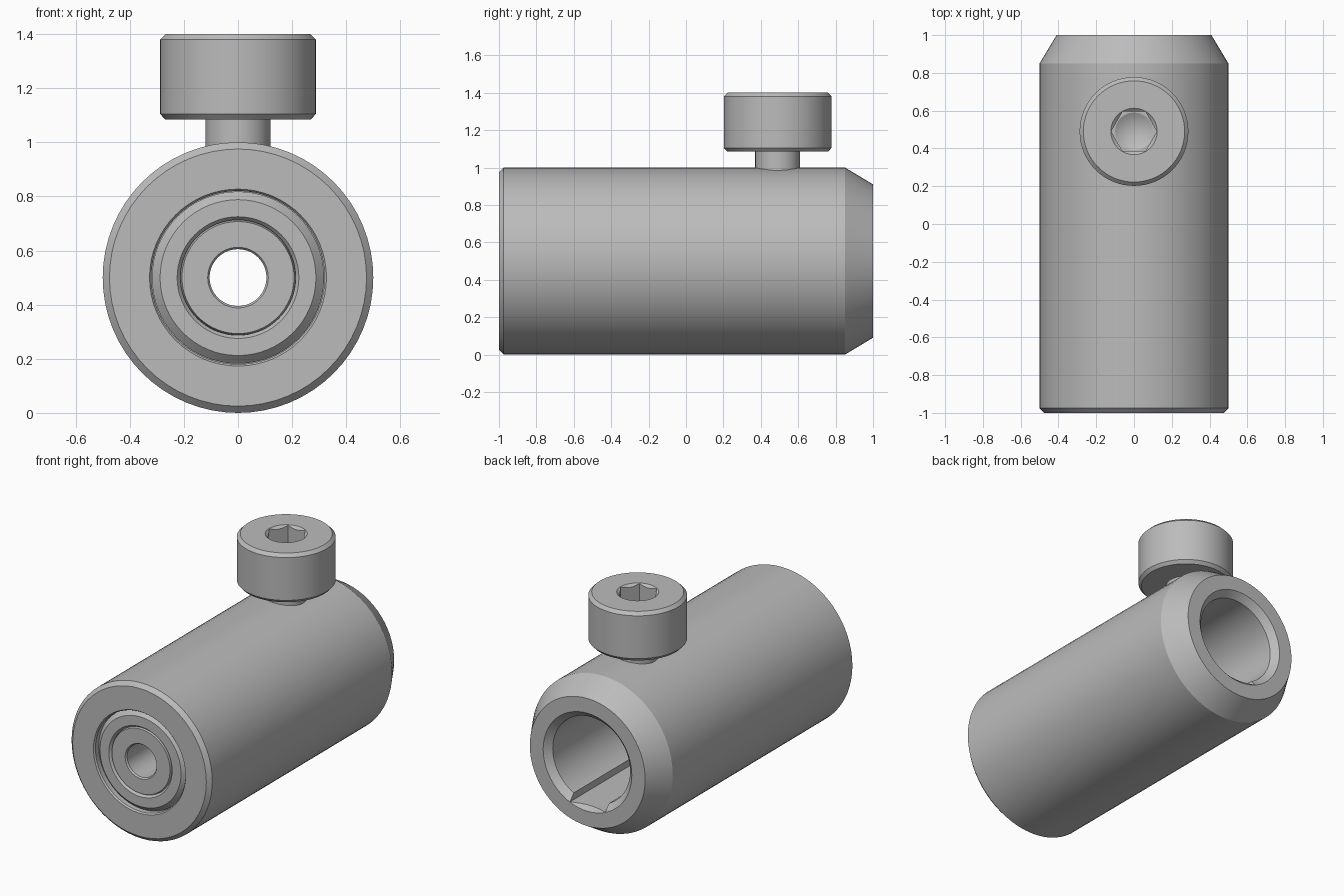
import bpy, bmesh, math
from mathutils import Matrix, Vector

if "Cube" in bpy.data.objects:
    bpy.data.objects.remove(bpy.data.objects["Cube"], do_unlink=True)

GREY = (0.5, 0.5, 0.5, 1.0)
metal = bpy.data.materials.new("grey_metal")
metal.use_nodes = True
metal.diffuse_color = GREY
metal.node_tree.nodes["Principled BSDF"].inputs["Base Color"].default_value = GREY

ALONG_Y = Matrix.Translation((0, 0, 0.5)) @ Matrix.Rotation(-math.pi / 2, 4, "X")
SCREW = Matrix.Translation((0, 0.49, 0))


def add_object(name, bm, matrix):
    bmesh.ops.transform(bm, matrix=matrix, verts=bm.verts)
    bmesh.ops.recalc_face_normals(bm, faces=bm.faces)
    mesh = bpy.data.meshes.new(name)
    bm.to_mesh(mesh)
    bm.free()
    mesh.materials.append(metal)
    obj = bpy.data.objects.new(name, mesh)
    bpy.context.collection.objects.link(obj)
    return obj


def lathe(name, profile, matrix, segments=64):
    """Turn a closed (radius, height) profile around the local z axis."""
    bm = bmesh.new()
    verts = [bm.verts.new((r, 0, h)) for r, h in profile]
    edges = [bm.edges.new((a, b)) for a, b in zip(verts, verts[1:] + verts[:1])
             if a.co.x > 0 or b.co.x > 0]
    bmesh.ops.spin(bm, geom=verts + edges, cent=(0, 0, 0), axis=(0, 0, 1),
                   angle=2 * math.pi, steps=segments, use_merge=False)
    bmesh.ops.remove_doubles(bm, verts=bm.verts, dist=1e-5)
    return add_object(name, bm, matrix)


def cut(obj, cutter):
    mod = obj.modifiers.new("cut", "BOOLEAN")
    mod.operation, mod.solver, mod.object = "DIFFERENCE", "EXACT", cutter
    bpy.context.view_layer.objects.active = obj
    bpy.ops.object.modifier_apply(modifier=mod.name)
    bpy.data.objects.remove(cutter, do_unlink=True)


# Hollow body with a long taper at the back and a bearing seat at the front
body = lathe("body", [
    (0.475, -1), (0.5, -0.975), (0.5, 0.85), (0.41, 1), (0.315, 1), (0.275, 0.96),
    (0.275, -0.6), (0.32, -0.6), (0.32, -0.99), (0.327, -1)], ALONG_Y)

# Keyway along the bottom of the bore
bm = bmesh.new()
bmesh.ops.create_cube(bm, size=1)
bmesh.ops.scale(bm, vec=Vector((0.25, 1.65, 0.2)), verts=bm.verts)
cut(body, add_object("keyway_cutter", bm, Matrix.Translation((0, 0.275, 0.312))))

# Bearing rings in the front seat
outer_ring = lathe("bearing_outer_ring", [
    (0.318, -0.6), (0.318, -0.96), (0.288, -0.99), (0.225, -0.99), (0.213, -0.975),
    (0.213, -0.6)], ALONG_Y)
inner_ring = lathe("bearing_inner_ring", [
    (0.213, -0.6), (0.213, -0.965), (0.207, -0.985), (0.112, -0.985), (0.105, -0.975),
    (0.105, -0.6)], ALONG_Y)

# Clamping screw with a hexagonal socket
screw = lathe("clamp_screw", [
    (0, 0.8), (0.12, 0.8), (0.12, 1.085), (0.27, 1.085), (0.288, 1.105),
    (0.288, 1.38), (0.268, 1.4), (0, 1.4)], SCREW)
cut(screw, lathe("hex_cutter", [(0, 1.24), (0.121, 1.24), (0.121, 1.45), (0, 1.45)], SCREW, 6))
cut(screw, lathe("drill_cutter", [(0, 1.18), (0.1, 1.24), (0.1, 1.3), (0, 1.3)], SCREW, 32))
cut(screw, lathe("rim_cutter", [(0, 1.38), (0.1, 1.38), (0.123, 1.4), (0.123, 1.45), (0, 1.45)],
                 SCREW, 32))

# Smooth curved walls, crisp edges
bpy.ops.object.select_all(action="DESELECT")
for part in (body, outer_ring, inner_ring, screw):
    part.select_set(True)
bpy.context.view_layer.objects.active = body
bpy.ops.object.shade_smooth_by_angle(angle=math.radians(25))
